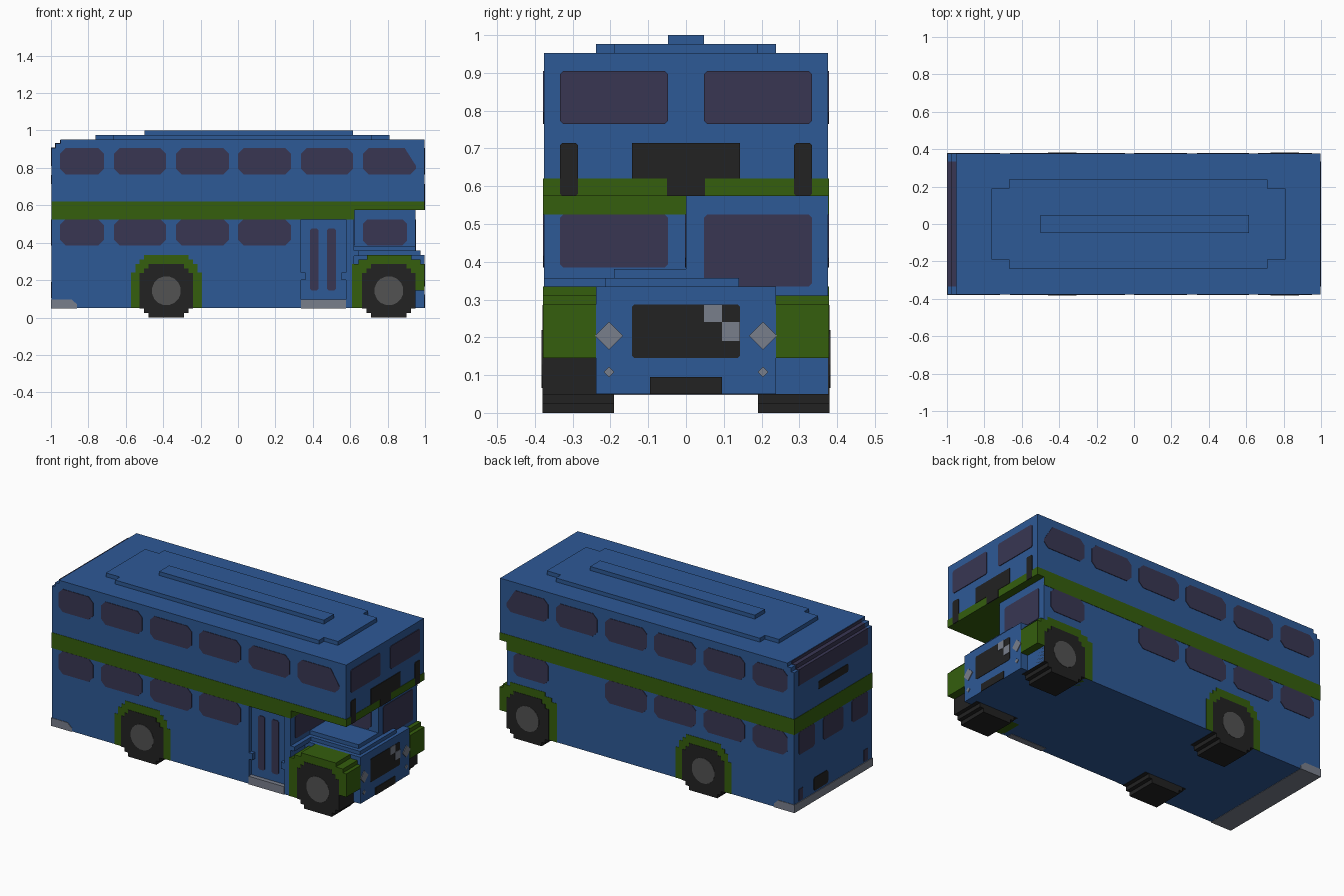
import bpy, bmesh, math

cube = bpy.data.objects.get("Cube")
if cube:
    bpy.data.objects.remove(cube, do_unlink=True)


def material(name, rgb):
    m = bpy.data.materials.new(name)
    m.use_nodes = True
    m.diffuse_color = (*rgb, 1)
    bsdf = m.node_tree.nodes["Principled BSDF"]
    bsdf.inputs["Base Color"].default_value = (*rgb, 1)
    bsdf.inputs["Roughness"].default_value = 0.8
    return m


BLUE = material("blue paint", (0.027, 0.1, 0.305))
GREEN = material("green paint", (0.035, 0.112, 0.004))
GLASS = material("dark purple glass", (0.04, 0.037, 0.086))
BLACK = material("black", (0.016, 0.016, 0.016))
SILVER = material("light grey", (0.19, 0.21, 0.26))
RIM = material("wheel grey", (0.085, 0.085, 0.085))


def prism(name, pts, axis, lo, hi, mat):
    """Extrude a 2D outline along an axis: x takes (y, z), y takes (x, z), z takes (x, y)."""
    place = {"x": lambda p, d: (d, p[0], p[1]),
             "y": lambda p, d: (p[0], d, p[1]),
             "z": lambda p, d: (p[0], p[1], d)}[axis]
    bm = bmesh.new()
    a = [bm.verts.new(place(p, lo)) for p in pts]
    b = [bm.verts.new(place(p, hi)) for p in pts]
    bm.faces.new(a)
    bm.faces.new(b[::-1])
    for i in range(len(pts)):
        j = (i + 1) % len(pts)
        bm.faces.new((a[i], b[i], b[j], a[j]))
    bmesh.ops.recalc_face_normals(bm, faces=bm.faces)
    me = bpy.data.meshes.new(name)
    bm.to_mesh(me)
    bm.free()
    me.materials.append(mat)
    ob = bpy.data.objects.new(name, me)
    bpy.context.collection.objects.link(ob)
    return ob


def rect(u0, u1, v0, v1, c=0.0):
    """Rectangle outline with optional cut corners."""
    if not c:
        return [(u0, v0), (u1, v0), (u1, v1), (u0, v1)]
    return [(u0 + c, v0), (u1 - c, v0), (u1, v0 + c), (u1, v1 - c),
            (u1 - c, v1), (u0 + c, v1), (u0, v1 - c), (u0, v0 + c)]


def box(name, x0, x1, y0, y1, z0, z1, mat):
    return prism(name, rect(x0, x1, y0, y1), "z", z0, z1, mat)


def stepped(cx, z0, steps):
    """Symmetric stair outline from (half width, top height) pairs, bottom up."""
    right, z = [], z0
    for w, top in steps:
        right += [(w, z), (w, top)]
        z = top
    return [(cx + w, h) for w, h in right] + [(cx - w, h) for w, h in reversed(right)]


W = 0.376           # half width of the painted body
SKIN = 0.379        # outer face of side plates
NOSE = 0.996        # front of body sheet
sides = ((1, "left"), (-1, "right"))


def side_plate(name, pts, s, depth, mat):
    return prism(name, pts, "y", s * (W - 0.004), s * depth, mat)


# Main body: stepped rear roof edge, overhanging upper deck at the front
outline = [(0.62, 0.05), (0.62, 0.576), (NOSE, 0.576), (NOSE, 0.952), (-0.95, 0.952),
           (-0.95, 0.93), (-0.976, 0.93), (-0.976, 0.905), (-NOSE, 0.905), (-NOSE, 0.05)]
prism("body", outline, "y", -0.352, W, BLUE)
door_gap = [(0.337, 0.05), (0.337, 0.525), (0.577, 0.525), (0.577, 0.05)]
prism("door_side_panel", outline + door_gap, "y", -W, -0.352, BLUE)

# Half cab on the left, with windows
box("cab", 0.61, 0.95, 0.0, W, 0.05, 0.577, BLUE)
prism("cab_windscreen", rect(0.048, 0.333, 0.335, 0.525, 0.008), "x", 0.945, 0.953, GLASS)
prism("cab_inner_window", rect(0.668, 0.904, 0.385, 0.525, 0.025), "y", -0.003, 0.004, GLASS)
prism("lower_front_window", rect(-0.333, -0.048, 0.385, 0.525, 0.008), "x", 0.615, 0.623, GLASS)

# Green waistband
box("waistband", -0.998, 0.623, -SKIN + 0.001, SKIN - 0.001, 0.525, 0.62, GREEN)
box("front_waistband", 0.6, 0.998, -SKIN + 0.001, SKIN - 0.001, 0.574, 0.62, GREEN)
box("cab_waistband", 0.6, 0.95, W - 0.004, SKIN - 0.001, 0.525, 0.6, GREEN)

# Side windows
upper = [(-0.952, -0.717), (-0.663, -0.385), (-0.332, -0.048),
         (0.0, 0.283), (0.337, 0.615), (0.668, 0.952)]
for s, side in sides:
    for i, (a, b) in enumerate(upper):
        pts = rect(a, b, 0.765, 0.905, 0.03)
        if i == 5:
            pts[3:5] = [(b, 0.81), (b - 0.06, 0.905)]
        side_plate(f"upper_window_{side}_{i + 1}", pts, s, SKIN, GLASS)
    for i, (a, b) in enumerate(upper[:4]):
        side_plate(f"lower_window_{side}_{i + 1}", rect(a, b, 0.385, 0.525, 0.03), s, SKIN, GLASS)
side_plate("cab_side_window", rect(0.668, 0.904, 0.385, 0.525, 0.025), 1, SKIN, GLASS)

# Recessed entrance door with step
for i, (a, b) in enumerate(((0.385, 0.43), (0.477, 0.523))):
    prism(f"door_glass_{i + 1}", rect(a, b, 0.145, 0.475, 0.008), "y", -0.356, -0.35, GLASS)
box("door_step", 0.337, 0.577, -SKIN, -0.34, 0.048, 0.097, SILVER)
for i, x in enumerate((0.337, 0.553)):
    box(f"door_handle_{i + 1}", x, x + 0.024, -W, -0.35, 0.2, 0.24, BLUE)

# Roof panels
prism("roof_panel", [(-0.762, -0.19), (-0.667, -0.19), (-0.667, -0.238), (0.715, -0.238),
                     (0.715, -0.19), (0.81, -0.19), (0.81, 0.19), (0.715, 0.19),
                     (0.715, 0.238), (-0.667, 0.238), (-0.667, 0.19), (-0.762, 0.19)],
      "z", 0.95, 0.976, BLUE)
box("roof_ridge", -0.5, 0.615, -0.048, 0.048, 0.97, 1.0, BLUE)

# Bonnet
box("bonnet", 0.61, NOSE, -0.238, 0.238, 0.05, 0.335, BLUE)
box("bonnet_step", 0.61, 0.976, -0.214, 0.14, 0.33, 0.357, BLUE)
box("bonnet_top", 0.61, 0.95, -0.19, 0.14, 0.35, 0.381, BLUE)
box("bulkhead_sill", 0.61, 0.645, -W, -0.19, 0.33, 0.357, BLUE)

# Wings, arches and wheels
arch = [(0.19, 0.24), (0.166, 0.287), (0.143, 0.311), (0.119, 0.335)]
tyre = [(0.095, 0.024), (0.119, 0.048), (0.143, 0.238), (0.119, 0.262), (0.095, 0.286)]
for s, side in sides:
    prism(f"front_wing_{side}",
          [(0.61, 0.05), (0.67, 0.05), (0.67, 0.145), (0.998, 0.145), (0.998, 0.287),
           (0.975, 0.287), (0.975, 0.311), (0.927, 0.311), (0.927, 0.335), (0.69, 0.335),
           (0.69, 0.311), (0.645, 0.311), (0.645, 0.287), (0.61, 0.287)],
          "y", s * 0.238, s * 0.378, GREEN)
    side_plate(f"rear_arch_{side}", stepped(-0.383, 0.05, arch), s, 0.378, GREEN)
    for pos, cx in (("front", 0.807), ("rear", -0.383)):
        prism(f"{pos}_tyre_{side}", stepped(cx, 0.0, tyre), "y", s * 0.19, s * 0.38, BLACK)
        disc = [(cx + 0.078 * math.cos(math.tau * (k + 0.5) / 16),
                 0.143 + 0.078 * math.sin(math.tau * (k + 0.5) / 16)) for k in range(16)]
        prism(f"{pos}_hub_{side}", disc, "y", s * 0.37, s * 0.382, RIM)


def front_plate(name, pts, mat, out=1.0):
    prism(name, pts, "x", 0.993, out, mat)


def rear_plate(name, pts, mat):
    prism(name, pts, "x", -0.999, -0.99, mat)


# Front details
front_plate("grille", rect(-0.143, 0.143, 0.145, 0.287, 0.006), BLACK, 0.998)
front_plate("grille_badge_upper", rect(0.048, 0.095, 0.24, 0.287), SILVER)
front_plate("grille_badge_lower", rect(0.095, 0.143, 0.19, 0.24), SILVER)
front_plate("number_plate", rect(-0.095, 0.095, 0.05, 0.095), BLACK)
front_plate("destination_board", [(-0.143, 0.62), (-0.05, 0.62), (-0.05, 0.574), (0.05, 0.574),
                                  (0.05, 0.62), (0.143, 0.62), (0.143, 0.715), (-0.143, 0.715)], BLACK)
for s, side in sides:
    front_plate(f"upper_front_window_{side}",
                rect(*sorted((s * 0.048, s * 0.333)), 0.765, 0.905, 0.008), GLASS)
    front_plate(f"front_bar_{side}", rect(*sorted((s * 0.286, s * 0.333)), 0.574, 0.715, 0.006), BLACK)
    y = s * 0.204
    front_plate(f"headlight_{side}", [(y - 0.037, 0.204), (y, 0.167), (y + 0.037, 0.204), (y, 0.241)], SILVER)
    front_plate(f"fog_light_{side}", [(y - 0.014, 0.108), (y, 0.094), (y + 0.014, 0.108), (y, 0.122)], SILVER)

# Rear details
prism("upper_rear_window", [(-0.999, 0.81), (-0.999, 0.908), (-0.979, 0.908), (-0.979, 0.933),
                            (-0.953, 0.933), (-0.953, 0.95), (-0.94, 0.95), (-0.94, 0.81)],
      "y", -0.335, 0.335, GLASS)
for i, (a, b) in enumerate(((0.18, 0.335), (-0.095, 0.095), (-0.335, -0.18))):
    rear_plate(f"lower_rear_window_{i + 1}", rect(a, b, 0.385, 0.525, 0.012), GLASS)
rear_plate("rear_destination_board", rect(-0.143, 0.143, 0.715, 0.763, 0.006), BLACK)
rear_plate("rear_number_plate", rect(0.05, 0.19, 0.11, 0.19, 0.012), BLACK)
for s, side in sides:
    rear_plate(f"tail_light_{side}", rect(*sorted((s * 0.295, s * 0.333)), 0.105, 0.175), GLASS)
prism("rear_bumper", [(-1.0, 0.048), (-0.86, 0.048), (-0.86, 0.07), (-0.89, 0.097), (-1.0, 0.097)],
      "y", -SKIN, SKIN, SILVER)
